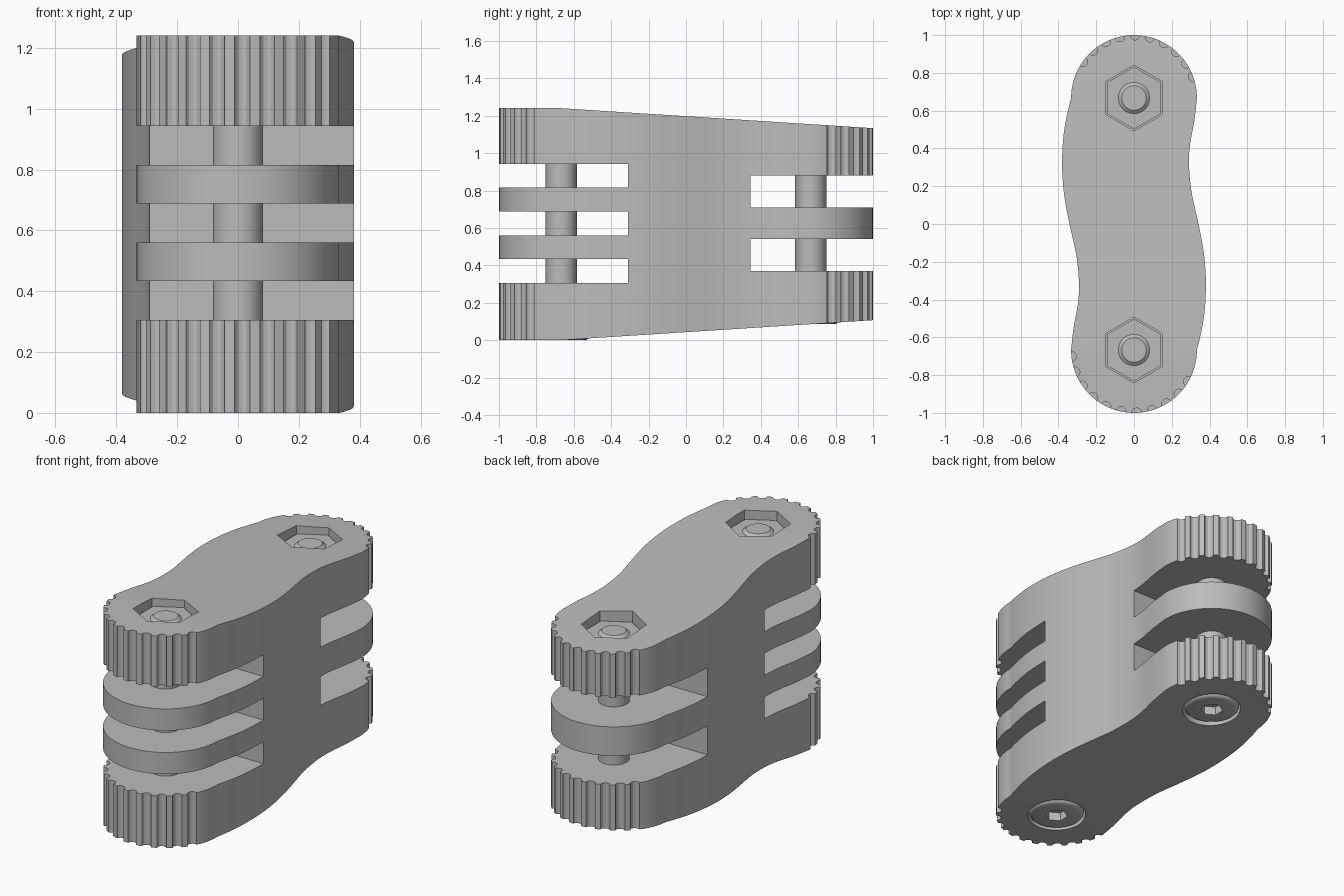
import bpy, bmesh
from math import sin, cos, pi, radians
from mathutils import Vector

if "Cube" in bpy.data.objects:
    bpy.data.objects.remove(bpy.data.objects["Cube"], do_unlink=True)

R, END, TOP = 0.333, 0.667, 1.24

grey = bpy.data.materials.new("plain_grey")
grey.use_nodes = True
grey.diffuse_color = (0.5, 0.5, 0.5, 1)
grey.node_tree.nodes["Principled BSDF"].inputs["Base Color"].default_value = (0.5, 0.5, 0.5, 1)


def to_object(bm, name):
    bmesh.ops.recalc_face_normals(bm, faces=bm.faces[:])
    mesh = bpy.data.meshes.new(name)
    bm.to_mesh(mesh)
    bm.free()
    mesh.materials.append(grey)
    ob = bpy.data.objects.new(name, mesh)
    bpy.context.collection.objects.link(ob)
    return ob


def add_prism(bm, points, z0, z1):
    face = bm.faces.new([bm.verts.new((x, y, z0)) for x, y in points])
    new = bmesh.ops.extrude_face_region(bm, geom=[face])["geom"]
    for v in new:
        if isinstance(v, bmesh.types.BMVert):
            v.co.z = z1


def polygon(x, y, r, sides):
    # first corner points along +y
    return [(x + r * sin(2 * pi * i / sides), y + r * cos(2 * pi * i / sides)) for i in range(sides)]


def cut(target, prisms):
    bm = bmesh.new()
    for points, z0, z1 in prisms:
        add_prism(bm, points, z0, z1)
    cutter = to_object(bm, "cutter")
    cutter.hide_render = True
    mod = target.modifiers.new("cut", 'BOOLEAN')
    mod.operation, mod.solver, mod.object = 'DIFFERENCE', 'EXACT', cutter
    bpy.context.view_layer.objects.active = target
    bpy.ops.object.modifier_apply(modifier=mod.name)
    bpy.data.objects.remove(cutter, do_unlink=True)


def smooth(ob, angle):
    bpy.ops.object.select_all(action='DESELECT')
    ob.select_set(True)
    bpy.context.view_layer.objects.active = ob
    bpy.ops.object.shade_smooth_by_angle(angle=radians(angle))


def lathe(name, profile, y, sides=48):
    # closed solid of revolution; profile runs bottom to top as (radius, z)
    bm = bmesh.new()
    rings = [[bm.verts.new((px, py, z)) for px, py in polygon(0, y, r, sides)] for r, z in profile]
    for a, b in zip(rings, rings[1:]):
        for i in range(sides):
            j = (i + 1) % sides
            bm.faces.new((a[i], a[j], b[j], b[i]))
    bm.faces.new(rings[0])
    bm.faces.new(rings[-1])
    return to_object(bm, name)


def rise(y):
    # taper of the top and bottom towards the back
    return max(0, y + END) * 0.064


# S-shaped outline: one side and one round end, repeated by point symmetry
side = [Vector(p) for p in [(R, END), (0.32, 0.55), (0.298, 0.43), (0.291, 0.32), (0.303, 0.18),
                            (0.328, 0.06), (0.352, -0.05), (0.373, -0.18), (0.381, -0.32),
                            (0.373, -0.47), (0.352, -0.59), (R, -END)]]
half = []
for i in range(len(side) - 1):
    a, b, c, d = side[max(i - 1, 0)], side[i], side[i + 1], side[min(i + 2, len(side) - 1)]
    for k in range(4):
        t = k / 4
        half.append(0.5 * (2 * b + (c - a) * t + (2 * a - 5 * b + 4 * c - d) * t * t
                           + (3 * b - a - 3 * c + d) * t ** 3))
half += [Vector((R * cos(pi * i / 40), -END - R * sin(pi * i / 40))) for i in range(40)]
outline = [tuple(p) for p in half] + [tuple(-p) for p in half]

# Link body with tapered top and bottom
bm = bmesh.new()
add_prism(bm, outline, 0, TOP)
bmesh.ops.bisect_plane(bm, geom=bm.verts[:] + bm.edges[:] + bm.faces[:], dist=0.0005,
                       plane_co=(0, -END, 0), plane_no=(0, 1, 0))
for v in bm.verts:
    v.co.z += rise(v.co.y) if v.co.z < TOP / 2 else -rise(v.co.y)
body = to_object(bm, "link_body")

# Grip grooves around the outer plates of both ends
grooves = []
for cy, first, step, count, gap in [(-END, 186, 14.4, 11, 0.38), (END, 19.6, 13.9, 10, 0.43)]:
    for i in range(count):
        a = radians(first + step * i)
        ring = polygon(R * cos(a), cy + R * sin(a), 0.026, 12)
        grooves += [(ring, -0.1, gap), (ring, TOP - gap, TOP + 0.1)]
cut(body, grooves)


def slot(y0, y1):
    return [(-0.6, y0), (0.6, y0), (0.6, y1), (-0.6, y1)]


# Hinge slots: three at the front, two at the back
cut(body, [(slot(-1.2, -0.31), z, z + 0.128) for z in (0.305, 0.56, 0.815)]
    + [(slot(0.345, 1.2), z, z + 0.17) for z in (0.37, 0.71)])

# Nut recesses on top, bolt head recesses below
recesses = []
for y in (-END, END):
    recesses += [(polygon(0, y, 0.174, 6), TOP - rise(y) - 0.12, TOP + 0.1),
                 (polygon(0, y, 0.16, 48), -0.1, rise(y) + 0.06)]
cut(body, recesses)
smooth(body, 14)

# Bolts and nuts
for y, end in [(-END, "front"), (END, "back")]:
    low, high = rise(y), TOP - rise(y)
    bolt = lathe(end + "_bolt", [(0.128, low), (0.14, low + 0.004), (0.148, low + 0.012),
                                 (0.152, low + 0.025), (0.152, low + 0.08), (0.083, low + 0.08),
                                 (0.083, high - 0.05), (0.065, high - 0.035)], y)
    cut(bolt, [(polygon(0, y, 0.062, 6), low - 0.05, low + 0.05)])
    smooth(bolt, 30)
    bm = bmesh.new()
    add_prism(bm, polygon(0, y, 0.165, 6), high - 0.14, high - 0.05)
    to_object(bm, end + "_nut")
